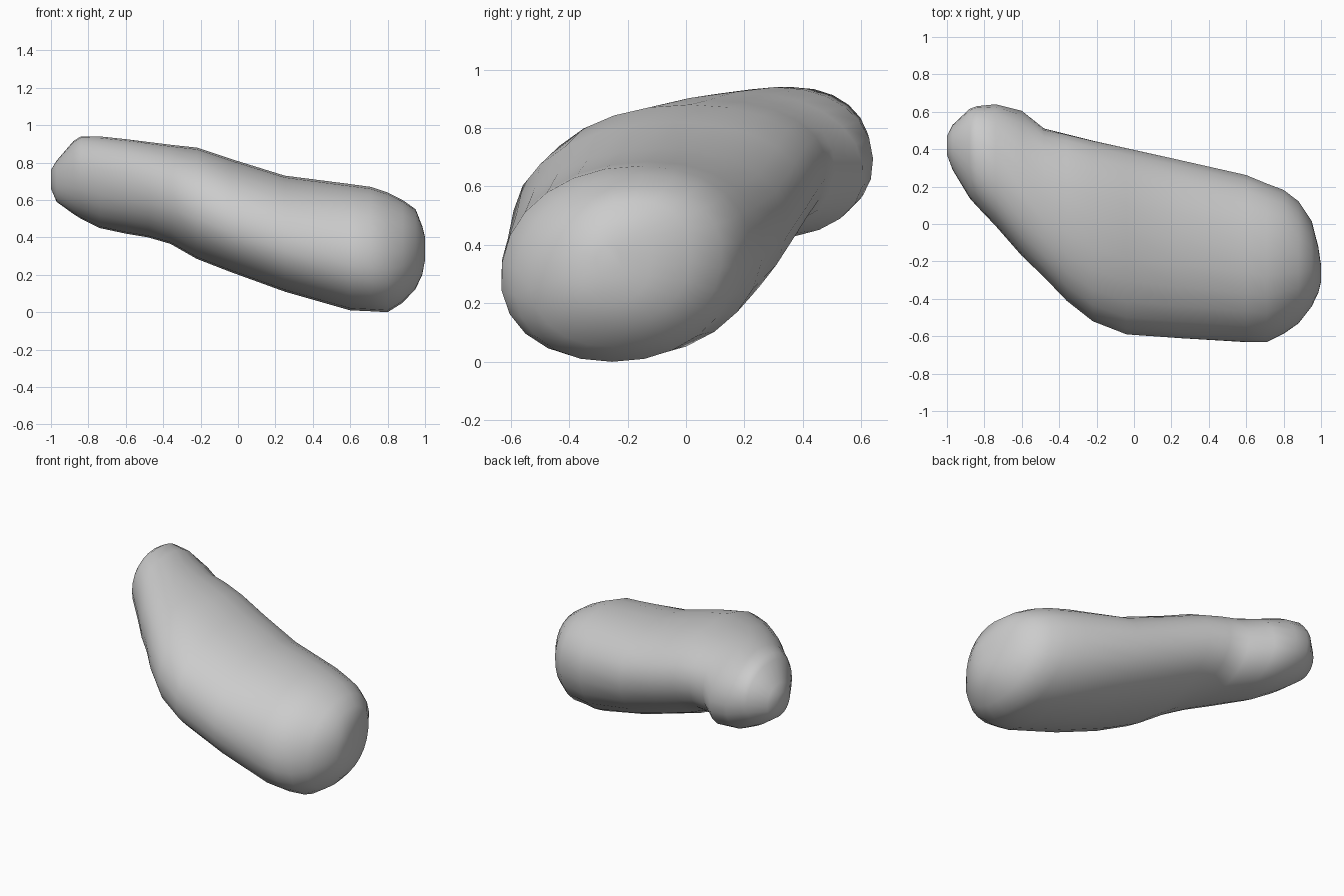
import bpy, bmesh
from math import sin, cos, pi

if "Cube" in bpy.data.objects:
    bpy.data.objects.remove(bpy.data.objects["Cube"])

# Lengthwise sections: x, y min, y max, z min, z max, lean (top towards +y)
SECTIONS = [
    (-1.00, .37, .47, .66, .76, 0),
    (-.97, .29, .53, .59, .81, 0),
    (-.88, .14, .615, .525, .915, 0),
    (-.84, .095, .63, .50, .94, 0),
    (-.74, -.01, .64, .45, .94, -.01),
    (-.60, -.17, .605, .42, .925, -.04),
    (-.48, -.285, .51, .40, .91, .01),
    (-.36, -.41, .48, .365, .895, .04),
    (-.22, -.52, .445, .285, .88, .05),
    (-.04, -.59, .405, .215, .82, .055),
    (.25, -.61, .34, .11, .73, .055),
    (.60, -.63, .26, .01, .685, .055),
    (.71, -.63, .215, .005, .67, .05),
    (.80, -.585, .18, .0, .64, .05),
    (.88, -.53, .12, .05, .60, .04),
    (.95, -.44, .015, .125, .55, .03),
    (.985, -.37, -.12, .20, .46, .01),
    (1.00, -.31, -.22, .28, .40, 0),
]
SIDES = 24
POWER = 2 / 2.15   # slightly fuller than an ellipse


def full(v):
    return (abs(v) ** POWER) * (1 if v >= 0 else -1)


# Body: loft of rounded, slightly leaning sections
bm = bmesh.new()
rings = []
for x, y0, y1, z0, z1, lean in SECTIONS:
    ring = []
    for i in range(SIDES):
        a = 2 * pi * i / SIDES
        c, s = full(cos(a)), full(sin(a))
        if lean < 0 and c < 0:      # tip bulge leans on its rear side only
            k = 0
        else:
            k = lean
        ring.append(bm.verts.new((x,
                                  (y0 + y1) / 2 + (y1 - y0) / 2 * c + k * s,
                                  (z0 + z1) / 2 + (z1 - z0) / 2 * s)))
    rings.append(ring)
for r, s in zip(rings, rings[1:]):
    for i in range(SIDES):
        j = (i + 1) % SIDES
        bm.faces.new((r[i], r[j], s[j], s[i]))

# Rounded end caps
bm.faces.new(rings[0])
bm.faces.new(rings[-1])
bmesh.ops.recalc_face_normals(bm, faces=bm.faces)
for f in bm.faces:
    f.smooth = True

mesh = bpy.data.meshes.new("stone_body")
bm.to_mesh(mesh)
bm.free()
body = bpy.data.objects.new("stone_body", mesh)
bpy.context.collection.objects.link(body)
